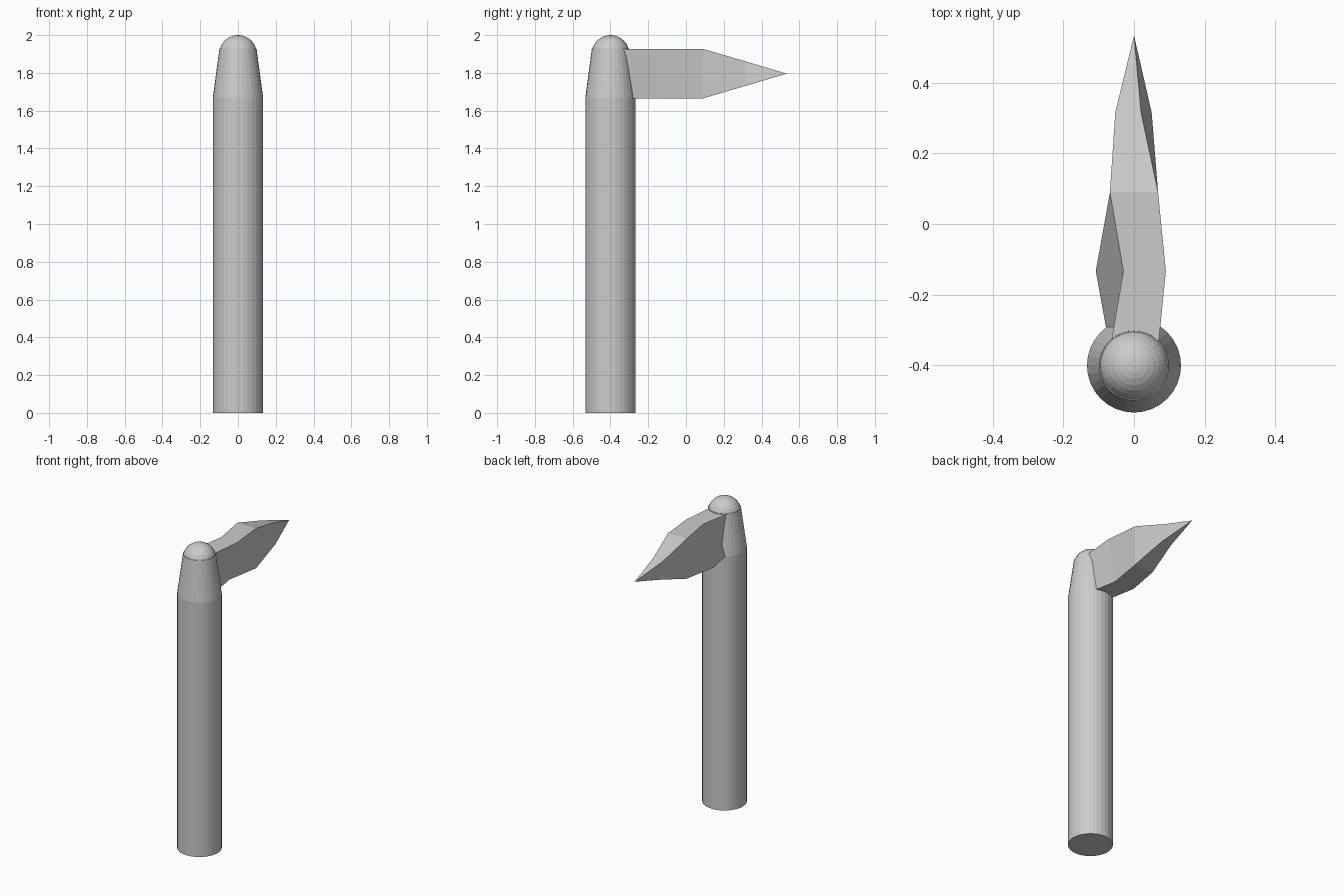
import bpy, bmesh

if "Cube" in bpy.data.objects:
    bpy.data.objects.remove(bpy.data.objects["Cube"])

POLE_Y = -0.4


def finish(name, bm):
    bmesh.ops.recalc_face_normals(bm, faces=bm.faces)
    mesh = bpy.data.meshes.new(name)
    bm.to_mesh(mesh)
    bm.free()
    obj = bpy.data.objects.new(name, mesh)
    bpy.context.collection.objects.link(obj)
    return obj


def tapered_post(name, r_low, r_high, z_low, z_high):
    bm = bmesh.new()
    bmesh.ops.create_cone(bm, cap_ends=True, segments=32, radius1=r_low,
                          radius2=r_high, depth=z_high - z_low)
    obj = finish(name, bm)
    obj.location = (0, POLE_Y, (z_low + z_high) / 2)
    return obj


# Pole shaft and its narrowing top
tapered_post("pole_shaft", 0.133, 0.133, 0, 1.67)
tapered_post("pole_taper", 0.133, 0.098, 1.67, 1.93)

# Ball on top, half sunk into the taper
bm = bmesh.new()
bmesh.ops.create_uvsphere(bm, u_segments=32, v_segments=16, radius=0.1)
finish("pole_ball", bm).location = (0, POLE_Y, 1.9)

# Wavy pennant: y, half height, top left/right x, bottom left/right x
sections = [
    (-0.355, 0.131, -0.068, 0.068, -0.068, 0.068),
    (-0.133, 0.131, -0.03, 0.09, -0.108, 0.03),
    (0.09, 0.131, -0.068, 0.068, -0.068, 0.068),
    (0.315, 0.065, -0.053, 0.02, -0.02, 0.05),
]
mid_z = 1.796
bm = bmesh.new()
rings = []
for y, h, tl, tr, bl, br in sections:
    corners = [(tl, h), (tr, h), (br, -h), (bl, -h)]
    rings.append([bm.verts.new((x, y, mid_z + z)) for x, z in corners])
tip = bm.verts.new((0, 0.533, mid_z))
bm.faces.new(rings[0])
for a, b in zip(rings, rings[1:]):
    for i in range(4):
        j = (i + 1) % 4
        bm.faces.new((a[i], a[j], b[j], b[i]))
for i in range(4):
    bm.faces.new((rings[-1][i], rings[-1][(i + 1) % 4], tip))
finish("pennant", bm)
